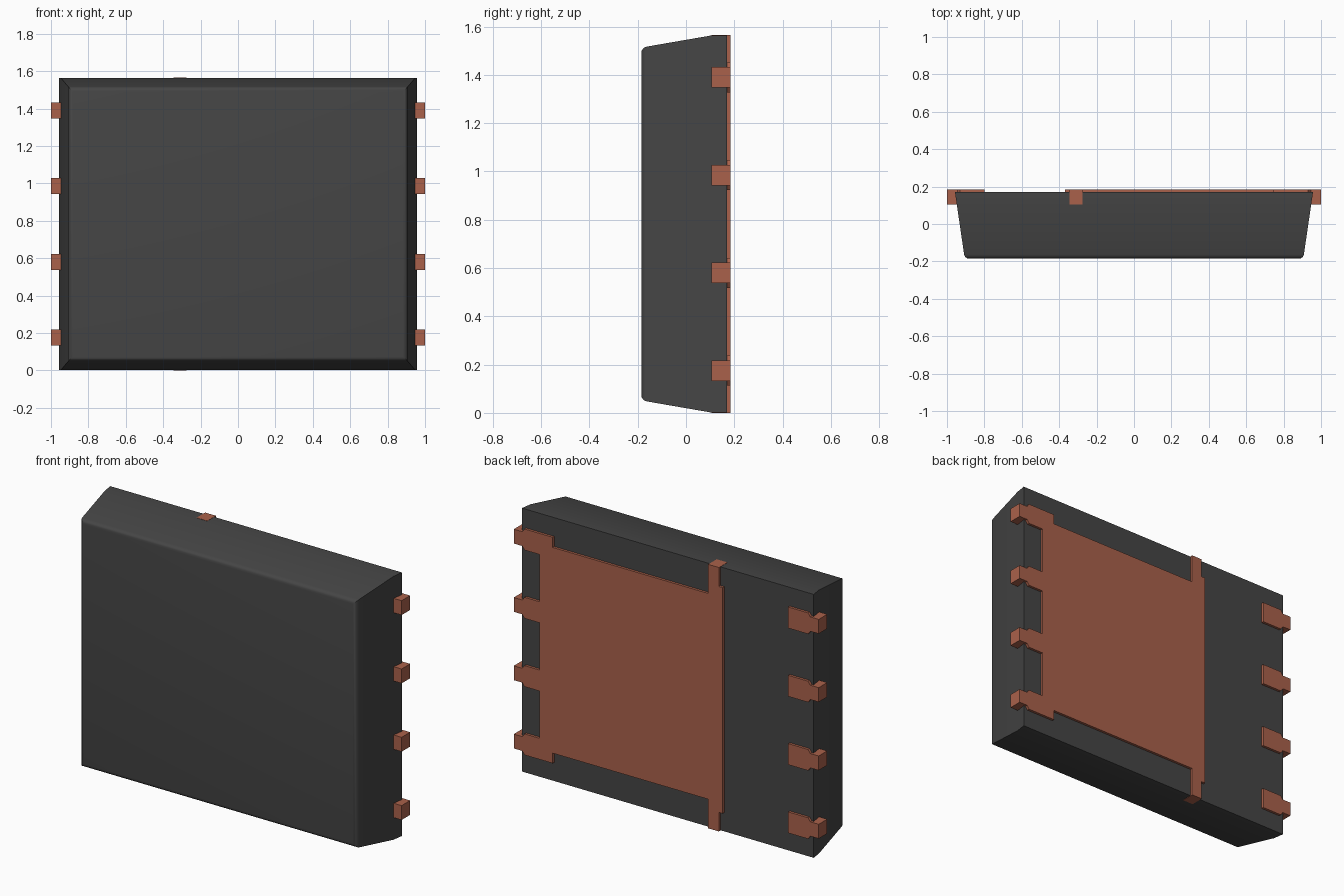
import bpy, bmesh

if "Cube" in bpy.data.objects:
    bpy.data.objects.remove(bpy.data.objects["Cube"])

MID = 0.7825                     # mid height of the package
LEADS = (-0.6075, -0.2025, 0.2025, 0.6075)
LEAD_H, PAD_H = 0.0425, 0.0625   # half heights of lead and pad


def material(name, rgb):
    m = bpy.data.materials.new(name)
    m.diffuse_color = (*rgb, 1)
    m.use_nodes = True
    m.node_tree.nodes["Principled BSDF"].inputs["Base Color"].default_value = m.diffuse_color
    return m


dark = material("dark_plastic", (0.06, 0.06, 0.06))
copper = material("copper", (0.40, 0.12, 0.07))


def finish(bm, name, mat):
    bmesh.ops.recalc_face_normals(bm, faces=bm.faces)
    me = bpy.data.meshes.new(name)
    bm.to_mesh(me)
    bm.free()
    me.materials.append(mat)
    ob = bpy.data.objects.new(name, me)
    bpy.context.collection.objects.link(ob)
    return ob


def plate(name, outline, y0, y1):
    """Extrude an (x, height from middle) outline along y."""
    bm = bmesh.new()
    f = bm.faces.new([bm.verts.new((x, y0, MID + h)) for x, h in outline])
    new = bmesh.ops.extrude_face_region(bm, geom=[f])["geom"]
    verts = [v for v in new if isinstance(v, bmesh.types.BMVert)]
    bmesh.ops.translate(bm, verts=verts, vec=(0, y1 - y0, 0))
    return finish(bm, name, copper)


def rect(x0, x1, h0, h1):
    return [(x0, h0), (x1, h0), (x1, h1), (x0, h1)]


# Moulded body: straight rim, draft towards the front, rounded front edge
bm = bmesh.new()
loops = []
for y, hx, hz in ((0.17, 0.957, 0.781), (0.105, 0.9475, 0.781), (-0.185, 0.905, 0.731)):
    loops.append([bm.verts.new((sx * hx, y, MID + sz * hz))
                  for sx, sz in ((-1, -1), (1, -1), (1, 1), (-1, 1))])
for a, b in zip(loops, loops[1:]):
    for i in range(4):
        j = (i + 1) % 4
        bm.faces.new((a[i], a[j], b[j], b[i]))
bm.faces.new(loops[0])
front = bm.faces.new(loops[-1])
bmesh.ops.bevel(bm, geom=list(front.edges), offset=0.022, segments=4,
                profile=0.5, affect='EDGES')
body = finish(bm, "body", dark)
bpy.context.view_layer.objects.active = body
body.select_set(True)
bpy.ops.object.shade_smooth_by_angle(angle=0.5)


# Tab outline running out to a lead, listed from top to bottom
def tab(c, inner_top, inner_bottom):
    return [(inner_top, c + PAD_H), (0.93, c + PAD_H), (0.945, c + LEAD_H),
            (0.945, c - LEAD_H), (0.93, c - PAD_H), (inner_bottom, c - PAD_H)]


# Large die pad with tie bar strip and fused tabs, mirrored about mid height
upper = [(-0.37, 0.67), (-0.345, 0.67), (-0.345, MID), (-0.275, MID),
         (-0.275, 0.61), (0.745, 0.61)]
upper += tab(LEADS[3], 0.745, 0.83) + tab(LEADS[2], 0.83, 0.83)
plate("die_pad", upper + [(x, -h) for x, h in reversed(upper)], 0.165, 0.185)

# Tie bar ends at top and bottom
for name, s in (("top", 1), ("bottom", -1)):
    plate("tie_bar_" + name, rect(-0.345, -0.275, s * 0.76, s * MID), 0.105, 0.185)

# Leads on both sides, separate contact pads on the left
for i, c in enumerate(LEADS):
    for side, s in (("right", 1), ("left", -1)):
        plate(f"lead_{side}_{i}",
              rect(s * 0.945, s * 1.0, c - LEAD_H, c + LEAD_H), 0.105, 0.185)
    plate(f"contact_pad_{i}", [(-x, h) for x, h in tab(c, 0.80, 0.80)], 0.165, 0.185)
